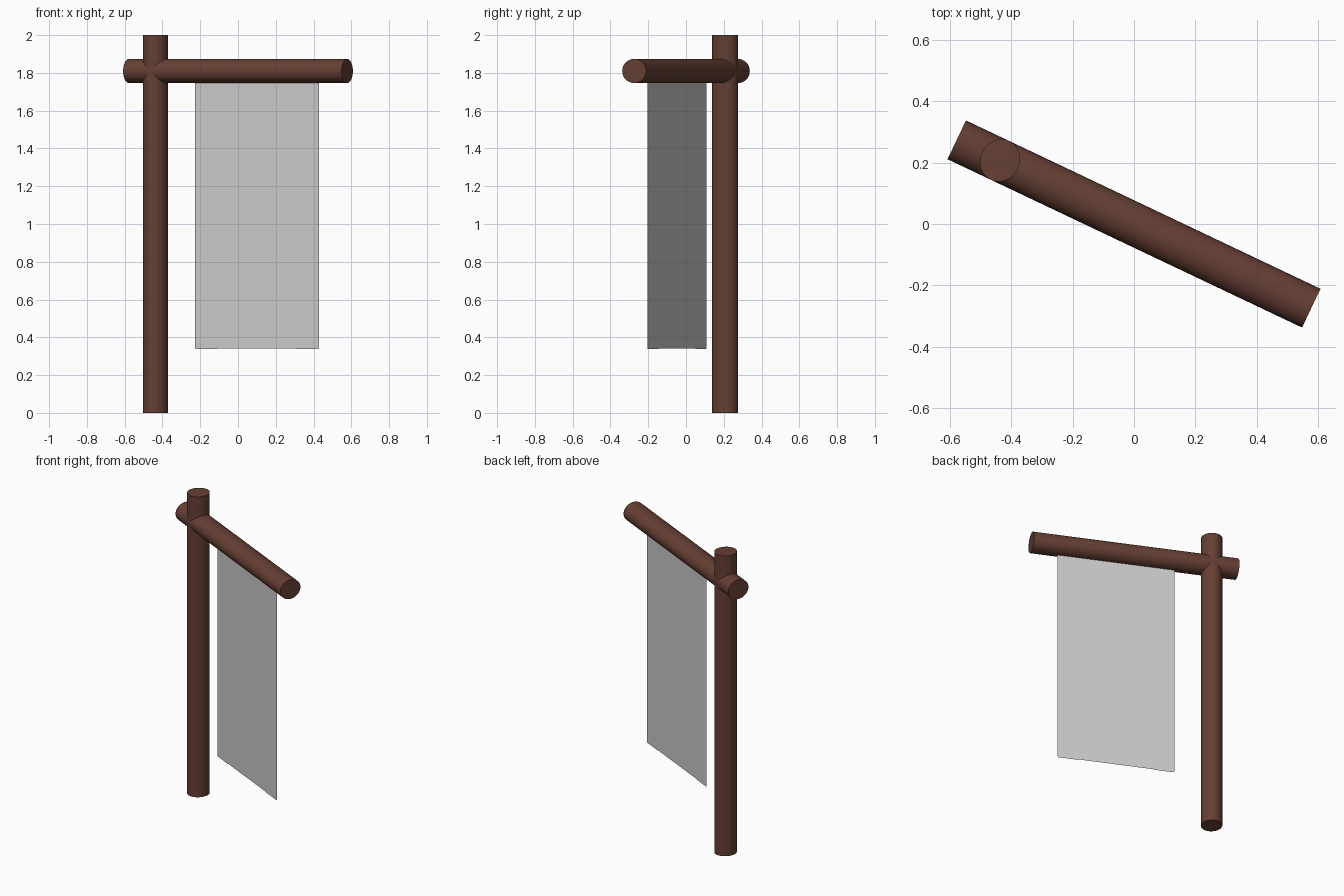
import bpy, bmesh, math
from mathutils import Matrix

if "Cube" in bpy.data.objects:
    bpy.data.objects.remove(bpy.data.objects["Cube"])

YAW = math.radians(-25.4)
C = math.cos(YAW)
ROT = Matrix.Rotation(YAW, 4, 'Z')

wood = bpy.data.materials.new("brown_wood")
wood.diffuse_color = (0.13, 0.05, 0.033, 1)
wood.use_nodes = True
wood.node_tree.nodes["Principled BSDF"].inputs["Base Color"].default_value = wood.diffuse_color


def pole(name, length, local):
    """Slightly oval wooden pole placed in the turned frame of the sign."""
    bpy.ops.mesh.primitive_cylinder_add(vertices=32, radius=1, depth=length)
    ob = bpy.context.object
    ob.name = name
    ob.data.transform(ROT @ local)
    ob.data.materials.append(wood)
    bpy.ops.object.shade_smooth_by_angle(angle=math.radians(40))
    return ob


# upright post
pole("post", 2.0, Matrix.Translation((-0.484, 0, 1)) @ Matrix.Diagonal((0.0645, 0.07, 1, 1)))

# crossbar running through the post
pole("crossbar", 1.28, Matrix.Translation((0, 0, 1.81))
     @ Matrix.Diagonal((1, 0.07, 0.064, 1)) @ Matrix.Rotation(math.pi / 2, 4, 'Y'))

# hanging cloth: right half of the outline, mirrored about its middle
mid = 0.101
half = [(0.033, 0.61), (0.045, 0.607), (0.058, 0.598), (0.073, 0.575),
        (0.192, 0.354), (0.201, 0.342), (0.213, 0.337),
        (0.322, 0.337), (0.327, 0.34), (0.329, 0.346), (0.329, 1.76)]
outline = half + [(-x, z) for x, z in reversed(half)]
bm = bmesh.new()
bm.faces.new([bm.verts.new(((mid + x) / C, 0, z)) for x, z in reversed(outline)])
bmesh.ops.triangulate(bm, faces=bm.faces[:])
bmesh.ops.transform(bm, matrix=ROT, verts=bm.verts)
mesh = bpy.data.meshes.new("banner_cloth")
bm.to_mesh(mesh)
bm.free()
bpy.context.collection.objects.link(bpy.data.objects.new("banner_cloth", mesh))
